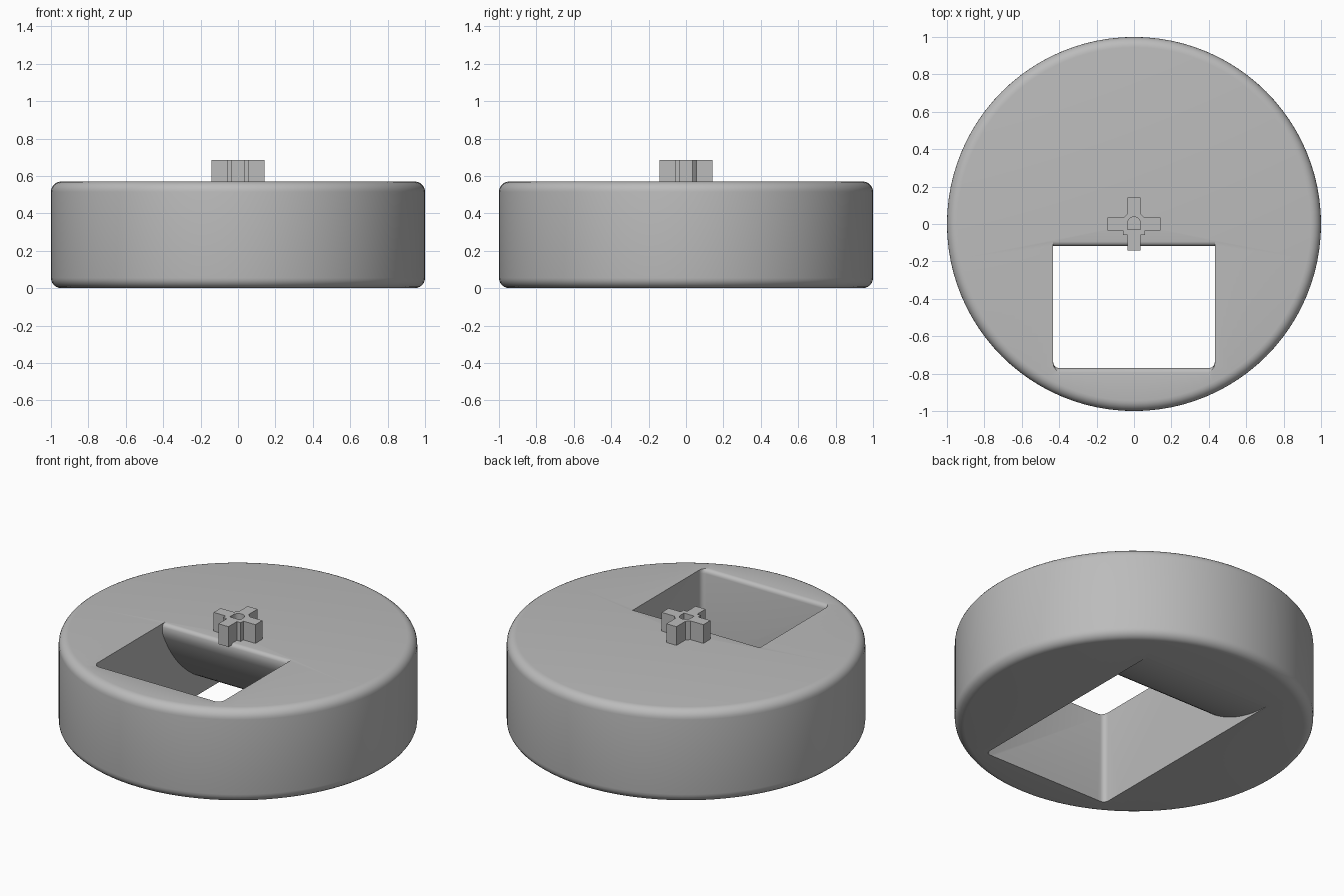
import bpy, bmesh, math

if "Cube" in bpy.data.objects:
    bpy.data.objects.remove(bpy.data.objects["Cube"])

H = 0.57            # body height
HALF_W = 0.432      # half width of the window

grey = bpy.data.materials.new("light grey")
grey.diffuse_color = (0.5, 0.5, 0.5, 1)
grey.use_nodes = True
grey.node_tree.nodes["Principled BSDF"].inputs["Base Color"].default_value = grey.diffuse_color


def make_object(name, bm):
    bmesh.ops.recalc_face_normals(bm, faces=bm.faces)
    mesh = bpy.data.meshes.new(name)
    bm.to_mesh(mesh)
    bm.free()
    obj = bpy.data.objects.new(name, mesh)
    bpy.context.collection.objects.link(obj)
    mesh.materials.append(grey)
    return obj


def prism(points, direction):
    """Extrude a closed outline of 3D points along a direction."""
    bm = bmesh.new()
    face = bm.faces.new([bm.verts.new(p) for p in points])
    ext = bmesh.ops.extrude_face_region(bm, geom=[face])
    bmesh.ops.translate(bm, vec=direction,
                        verts=[v for v in ext["geom"] if isinstance(v, bmesh.types.BMVert)])
    return bm


def cut(obj, cutter):
    cutter.hide_render = True
    cutter.hide_set(True)
    mod = obj.modifiers.new("cut", 'BOOLEAN')
    mod.operation = 'DIFFERENCE'
    mod.solver = 'EXACT'
    mod.object = cutter
    bpy.context.view_layer.objects.active = obj
    bpy.ops.object.modifier_apply(modifier=mod.name)
    bpy.data.objects.remove(cutter)


def arc(cy, cz, r, a0, a1, n):
    """Arc points as (y, z), angles in degrees."""
    return [(cy + r * math.cos(math.radians(a0 + (a1 - a0) * i / n)),
             cz + r * math.sin(math.radians(a0 + (a1 - a0) * i / n))) for i in range(n + 1)]


# Round body: disc with softly rounded rims
bm = bmesh.new()
R = 0.055
outline = [(0, 0)] + arc(1 - R, R, R, -90, 0, 6) + arc(1 - R, H - R, R, 0, 90, 6) + [(0, H)]
verts = [bm.verts.new((r, 0, z)) for r, z in outline]
edges = [bm.edges.new(pair) for pair in zip(verts, verts[1:])]
bmesh.ops.spin(bm, geom=verts + edges, cent=(0, 0, 0), axis=(0, 0, 1),
               angle=2 * math.pi, steps=96, use_merge=True)
bmesh.ops.remove_doubles(bm, verts=bm.verts, dist=1e-5)
body = make_object("round_body", bm)

# Window cutter: straight front wall, back wall a convex curve sweeping down and back
F = 0.025
FRONT = -0.77
side = [(FRONT - F, H + 0.1)] + arc(FRONT - F, H - F, F, 90, 0, 4) + [(FRONT, -0.1)]
ramp = [(0.66, -0.1)] + arc(0.655, 0.841, 0.84, 268, 203, 24)
lip = arc(ramp[-1][0] + F, H - F, F, 170, 90, 4)
side += ramp + lip + [(lip[-1][0], H + 0.1)]
bm = prism([(-HALF_W, y, z) for y, z in side], (2 * HALF_W, 0, 0))
corners = [e for e in bm.edges
           if all(v.co.y < FRONT + 0.001 for v in e.verts)
           and abs(e.verts[0].co.x - e.verts[1].co.x) < 0.001]
bmesh.ops.bevel(bm, geom=corners, offset=0.03, segments=4, profile=0.5, affect='EDGES')
cut(body, make_object("window_cutter", bm))

# Cross-shaped drive peg on top, with a blind D-shaped socket
A, L, S = 0.034, 0.142, 0.06
half = [(A, -L), (A, -S), (S, -S), (S, -A), (L, -A), (L, A), (0.055, A), (0.045, 0.045),
        (A, 0.055), (A, L)]
cross = half + [(-x, y) for x, y in reversed(half)]
peg = make_object("drive_peg", prism([(x, y, H - 0.01) for x, y in cross], (0, 0, 0.125)))
socket = [(-0.035, -0.03), (0.035, -0.03)] + arc(0, 0.003, 0.035, 0, 180, 10)
cut(peg, make_object("socket_cutter", prism([(x, y, H - 0.05) for x, y in socket], (0, 0, 0.3))))

# Smooth the curved surfaces, keep the sharp edges
for obj in (body, peg):
    bpy.ops.object.select_all(action='DESELECT')
    obj.select_set(True)
    bpy.context.view_layer.objects.active = obj
    bpy.ops.object.shade_smooth_by_angle(angle=math.radians(30))
